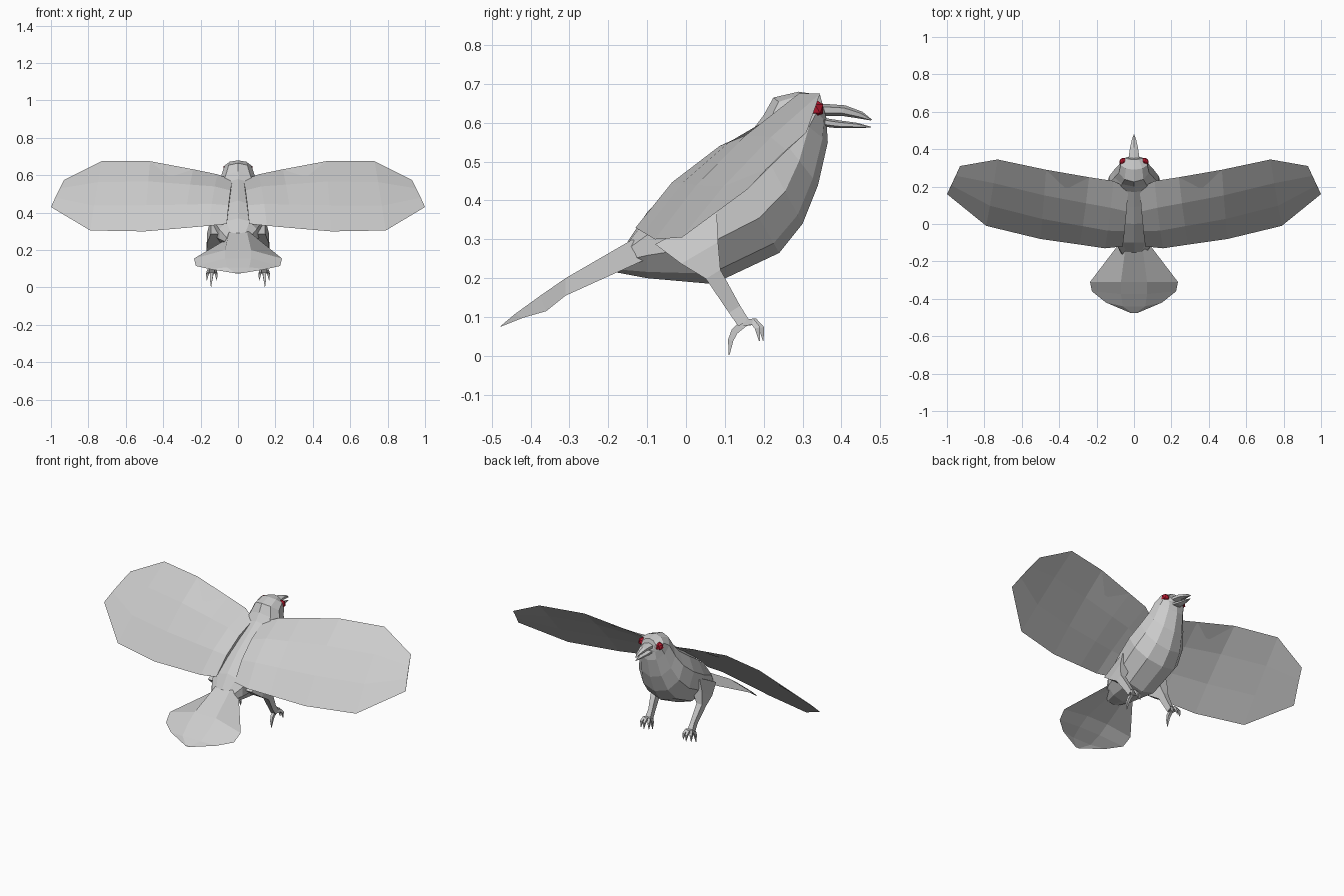
import bpy, bmesh, math
from mathutils import Vector


def material(name, rgb):
    m = bpy.data.materials.new(name)
    m.diffuse_color = (*rgb, 1)
    return m


GREY = material("feather grey", (0.6, 0.6, 0.6))
RED = material("eye red", (0.5, 0.01, 0.03))


def loft(name, rings, mat=GREY, mirror=False):
    """Skin a list of equal-sized vertex rings, with capped ends."""
    bm = bmesh.new()
    vs = [[bm.verts.new(p) for p in r] for r in rings]
    n = len(rings[0])
    for a, b in zip(vs, vs[1:]):
        for i in range(n):
            j = (i + 1) % n
            bm.faces.new((a[i], a[j], b[j], b[i]))
    bm.faces.new(vs[0][::-1])
    bm.faces.new(vs[-1])
    bmesh.ops.remove_doubles(bm, verts=bm.verts, dist=0.0005)
    bmesh.ops.recalc_face_normals(bm, faces=bm.faces)
    return finish(name, bm, mat, mirror)


def finish(name, bm, mat, mirror):
    me = bpy.data.meshes.new(name)
    bm.to_mesh(me)
    bm.free()
    me.materials.append(mat)
    ob = bpy.data.objects.new(name, me)
    bpy.context.collection.objects.link(ob)
    if mirror:
        ob.modifiers.new("Mirror", 'MIRROR')
    return ob


def oval(top, bottom, hw, n=10):
    """Cross-section between a top and a bottom (y, z) point."""
    t, b = Vector((0, *top)), Vector((0, *bottom))
    c, h = (t + b) / 2, (t - b) / 2
    return [c + h * math.cos(a) + Vector((hw * math.sin(a), 0, 0))
            for a in (2 * math.pi * i / n for i in range(n))]


def tube(name, path, mirror=True):
    """Four-sided limb along points (x, y, z, half width, half depth)."""
    pts = [Vector(p[:3]) for p in path]
    rings = []
    for i, p in enumerate(path):
        d = (pts[min(i + 1, len(pts) - 1)] - pts[max(i - 1, 0)]).normalized()
        side = Vector((1, 0, 0))
        up = side.cross(d).normalized()
        rings.append([pts[i] + side * p[3] * u + up * p[4] * v
                      for u, v in ((1, 1), (-1, 1), (-1, -1), (1, -1))])
    return loft(name, rings, GREY, mirror)


# Body and head: one skin from the rump to the face
loft("body", [oval(*r) for r in (
    ((-0.15, 0.295), (-0.18, 0.215), 0.065),
    ((-0.10, 0.37), (-0.10, 0.20), 0.105),
    ((0.00, 0.465), (0.07, 0.185), 0.145),
    ((0.09, 0.525), (0.24, 0.265), 0.16),
    ((0.17, 0.58), (0.30, 0.34), 0.14),
    ((0.20, 0.62), (0.34, 0.44), 0.11),
    ((0.225, 0.665), (0.365, 0.55), 0.085),
    ((0.29, 0.68), (0.362, 0.60), 0.075),
    ((0.345, 0.672), (0.362, 0.61), 0.045))])

# Beak: upper and lower halves
loft("upper_beak", [oval(*r, 6) for r in (
    ((0.34, 0.65), (0.34, 0.618), 0.035),
    ((0.41, 0.645), (0.40, 0.618), 0.025),
    ((0.455, 0.628), (0.44, 0.612), 0.013),
    ((0.479, 0.608), (0.476, 0.606), 0.002))])
loft("lower_beak", [oval(*r, 6) for r in (
    ((0.34, 0.615), (0.34, 0.592), 0.032),
    ((0.39, 0.607), (0.39, 0.586), 0.022),
    ((0.44, 0.600), (0.44, 0.586), 0.012),
    ((0.476, 0.590), (0.476, 0.588), 0.002))])

# Eyes
bm = bmesh.new()
bmesh.ops.create_icosphere(bm, subdivisions=1, radius=0.025)
bmesh.ops.translate(bm, vec=(0.056, 0.332, 0.636), verts=bm.verts)
finish("eyes", bm, RED, True)

# Wings: leading edge, trailing edge, camber at each station along the span
rings = []
for lead, trail, camber in (
        ((0.03, 0.19, 0.575), (0.06, -0.12, 0.34), 0.03),
        ((0.11, 0.23, 0.605), (0.155, -0.13, 0.33), 0.036),
        ((0.24, 0.25, 0.632), (0.29, -0.11, 0.318), 0.03),
        ((0.47, 0.29, 0.675), (0.50, -0.08, 0.30), 0.022),
        ((0.73, 0.345, 0.675), (0.79, -0.01, 0.305), 0.014),
        ((0.93, 0.31, 0.575), (1.0, 0.16, 0.43), 0.004)):
    a, b = Vector(lead), Vector(trail)
    n = Vector((0, -0.68, 0.73)) * camber
    p, q = a.lerp(b, 0.33), a.lerp(b, 0.67)
    rings.append([a, p + n, q + n, b, q + n * 0.4, p + n * 0.4])
loft("wings", rings, GREY, True)

# Tail: fan with a raised middle; (x, y, z) of the middle and of the edge
rings = []
for (cx, cy, cz), (ex, ey, ez), thick in (
        ((0.045, -0.12, 0.31), (0.075, -0.10, 0.25), 0.06),
        ((0.07, -0.31, 0.20), (0.235, -0.31, 0.155), 0.025),
        ((0.07, -0.375, 0.155), (0.225, -0.36, 0.115), 0.02),
        ((0.06, -0.44, 0.108), (0.15, -0.42, 0.098), 0.008),
        ((0.01, -0.477, 0.077), (0.02, -0.475, 0.077), 0.002)):
    rings.append([(-ex, ey, ez), (-cx, cy, cz), (cx, cy, cz), (ex, ey, ez),
                  (cx, cy, cz - thick), (-cx, cy, cz - thick)])
loft("tail", rings)

# Legs: thigh tapering into the shank
tube("legs", (
    (0.10, 0.00, 0.33, 0.045, 0.09),
    (0.13, 0.035, 0.265, 0.035, 0.055),
    (0.15, 0.07, 0.21, 0.018, 0.022),
    (0.14, 0.125, 0.12, 0.013, 0.017),
    (0.14, 0.148, 0.085, 0.016, 0.016)))

# Toes: three forward, one back, each ending in a claw
for name, dx, reach in (("inner_toe", -0.024, 0.042),
                        ("middle_toe", 0.0, 0.052),
                        ("outer_toe", 0.024, 0.042)):
    tube(name, (
        (0.14, 0.14, 0.085, 0.009, 0.010),
        (0.14 + dx * 0.7, 0.14 + reach * 0.75, 0.088, 0.008, 0.008),
        (0.14 + dx, 0.142 + reach, 0.072, 0.007, 0.007),
        (0.14 + dx * 1.1, 0.147 + reach, 0.038, 0.001, 0.001)))
tube("back_toe", (
    (0.14, 0.15, 0.085, 0.009, 0.010),
    (0.141, 0.125, 0.063, 0.008, 0.009),
    (0.143, 0.115, 0.04, 0.006, 0.007),
    (0.144, 0.111, 0.002, 0.001, 0.001)))
